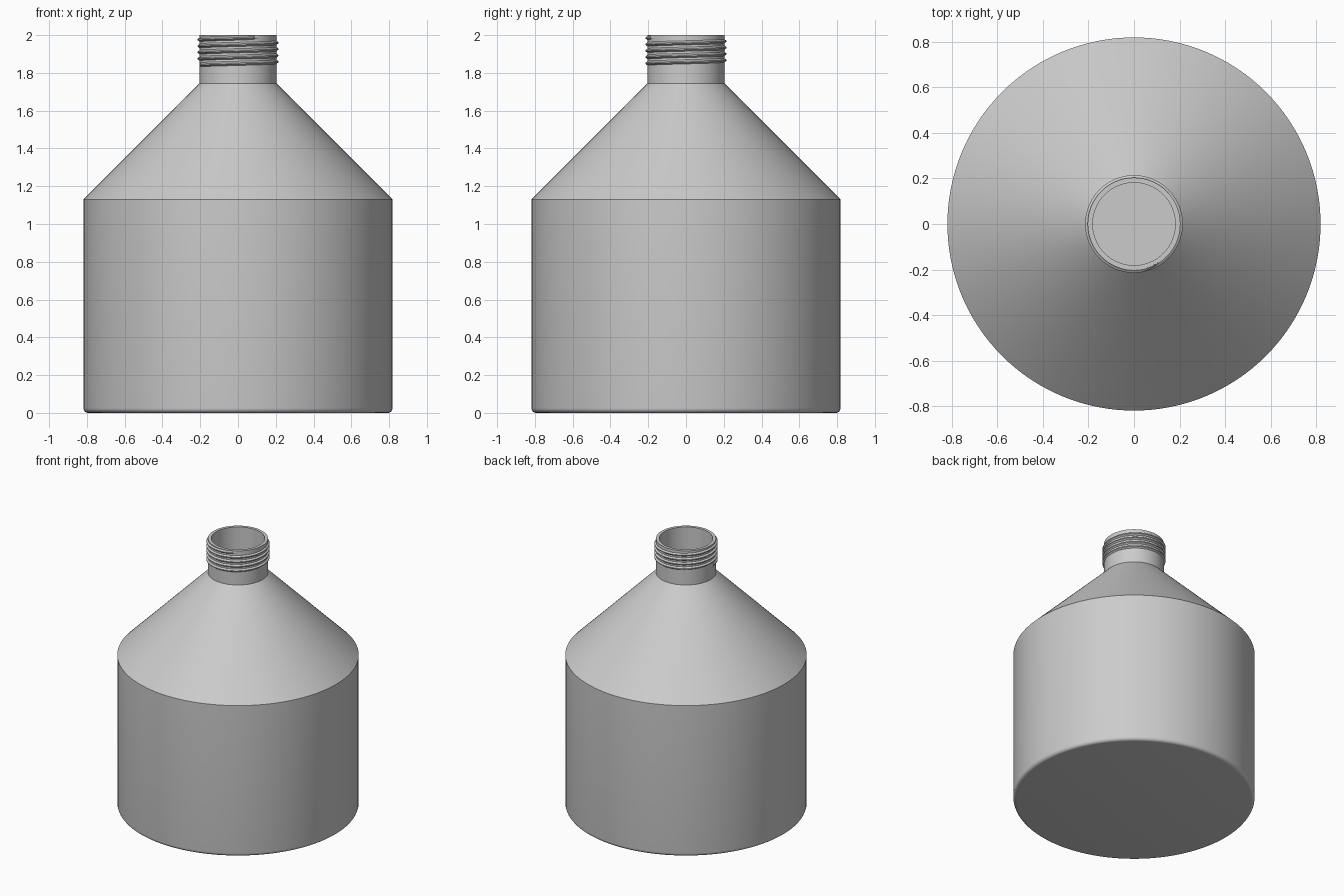
import bpy, bmesh, math

if "Cube" in bpy.data.objects:
    bpy.data.objects.remove(bpy.data.objects["Cube"])

SEG = 128
grey = bpy.data.materials.new("light_grey")
grey.diffuse_color = (0.6, 0.6, 0.6, 1)
grey.use_nodes = True
grey.node_tree.nodes["Principled BSDF"].inputs["Base Color"].default_value = grey.diffuse_color


def finish(name, bm, angle):
    """Turn a bmesh into a named, shaded object."""
    bmesh.ops.recalc_face_normals(bm, faces=bm.faces[:])
    mesh = bpy.data.meshes.new(name)
    bm.to_mesh(mesh)
    bm.free()
    mesh.materials.append(grey)
    obj = bpy.data.objects.new(name, mesh)
    bpy.context.collection.objects.link(obj)
    bpy.ops.object.select_all(action='DESELECT')
    obj.select_set(True)
    bpy.context.view_layer.objects.active = obj
    bpy.ops.object.shade_smooth_by_angle(angle=math.radians(angle))
    return obj


def lathe(name, profile):
    """Revolve (radius, z) points around z."""
    bm = bmesh.new()
    verts = [bm.verts.new((r, 0, z)) for r, z in profile]
    edges = [bm.edges.new(p) for p in zip(verts, verts[1:])]
    bmesh.ops.spin(bm, geom=verts + edges, cent=(0, 0, 0), axis=(0, 0, 1),
                   angle=math.tau, steps=SEG, use_duplicate=False)
    bmesh.ops.remove_doubles(bm, verts=bm.verts[:], dist=1e-5)
    return finish(name, bm, 30)


def helix(name, radius, depth, z0, pitch, turns, half_width):
    """Triangular screw thread that fades out at both ends."""
    bm = bmesh.new()
    n = int(turns * SEG)
    start = math.pi
    rings = []
    for i in range(n + 1):
        a = start + math.tau * i / SEG
        fade = min(1, i / 8, (n - i) / 8)
        z = z0 + pitch * i / SEG
        ring = []
        for r, dz in ((radius - 0.004, -half_width), (radius + depth * fade, -0.003),
                      (radius + depth * fade, 0.003), (radius - 0.004, half_width)):
            ring.append(bm.verts.new((r * math.cos(a), r * math.sin(a), z + dz)))
        rings.append(ring)
    for a, b in zip(rings, rings[1:]):
        for k in range(4):
            m = (k + 1) % 4
            bm.faces.new((a[k], a[m], b[m], b[k]))
    bm.faces.new(rings[0])
    bm.faces.new(rings[-1])
    return finish(name, bm, 25)


# Bottle shell: rounded base, straight wall, conical shoulder, neck, hollow inside
R, B, W = 0.818, 0.025, 0.022
base = [(R - B + B * math.sin(t), B - B * math.cos(t))
        for t in (math.pi / 2 * i / 6 for i in range(7))]
outer = [(0, 0)] + base + [(R, 1.13), (0.203, 1.745), (0.203, 2.0)]
inner = [(0.181, 2.0), (0.181, 1.736), (R - W, 1.121), (R - W, W), (0, W)]
lathe("bottle_shell", outer + inner)

# Screw thread around the neck
helix("neck_thread", 0.203, 0.011, 1.842, 0.0335, 4.35, 0.014)
